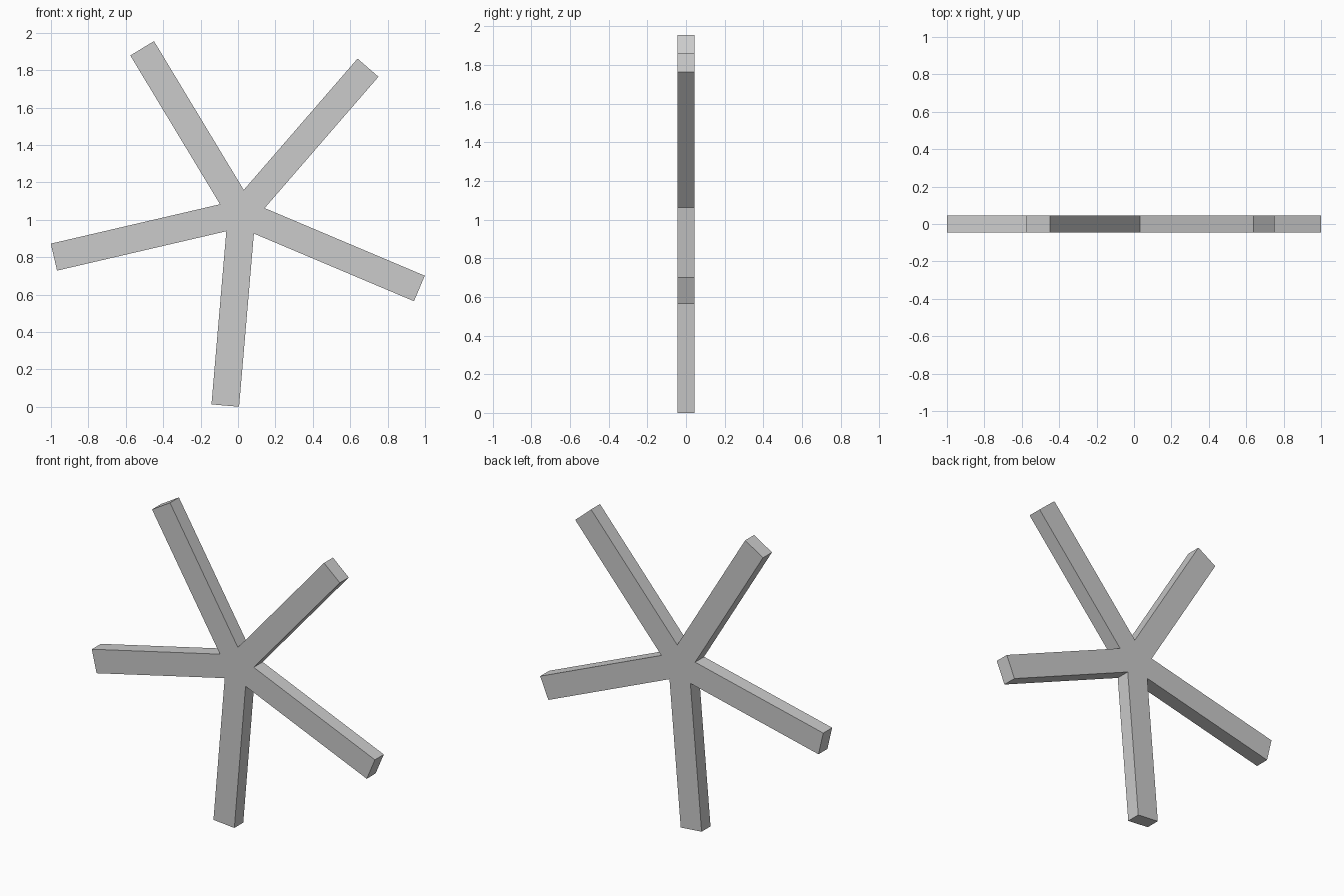
import bpy, bmesh
from math import radians, cos, sin

if "Cube" in bpy.data.objects:
    bpy.data.objects.remove(bpy.data.objects["Cube"])

ARMS, REACH, WIDTH, DEPTH = 5, 1.031, 0.148, 0.09
CX, CZ, START = 0.02, 1.034, 49.1
INNER = WIDTH / 2 / sin(radians(180 / ARMS))   # radius of the notches between arms

# Outline of the five-armed star: two tip corners and one notch per arm
outline = []
for i in range(ARMS):
    a = radians(START + i * 360 / ARMS)
    for side in (-1, 1):
        s = side * WIDTH / 2
        outline.append((CX + REACH * cos(a) - s * sin(a), CZ + REACH * sin(a) + s * cos(a)))
    n = a + radians(180 / ARMS)
    outline.append((CX + INNER * cos(n), CZ + INNER * sin(n)))

# Extrude the outline from front to back
bm = bmesh.new()
face = bm.faces.new([bm.verts.new((x, -DEPTH / 2, z)) for x, z in outline])
new = bmesh.ops.extrude_face_region(bm, geom=[face])["geom"]
bmesh.ops.translate(bm, vec=(0, DEPTH, 0), verts=[v for v in new if isinstance(v, bmesh.types.BMVert)])
if not face.is_valid or len(bm.faces) < 3 * ARMS + 2:
    bm.faces.new([v for v in bm.verts if v.co.y < 0])
bmesh.ops.recalc_face_normals(bm, faces=bm.faces)

mesh = bpy.data.meshes.new("five_arm_star")
bm.to_mesh(mesh)
bm.free()
star = bpy.data.objects.new("five_arm_star", mesh)
bpy.context.collection.objects.link(star)
